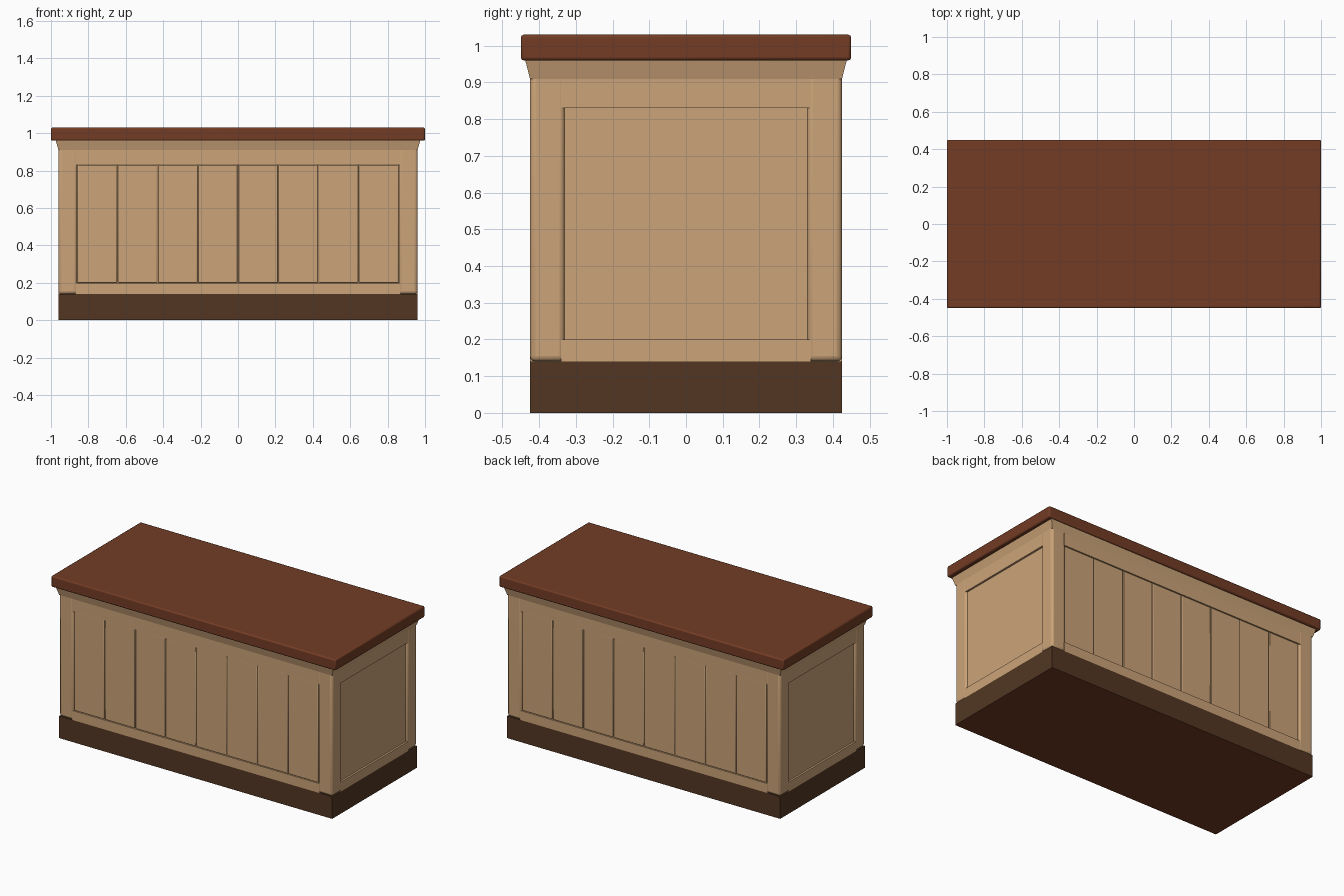
import bpy
import bmesh
from mathutils import Vector

cube = bpy.data.objects.get("Cube")
if cube:
    bpy.data.objects.remove(cube, do_unlink=True)


def material(name, colour):
    m = bpy.data.materials.new(name)
    m.use_nodes = True
    m.diffuse_color = (*colour, 1)
    bsdf = m.node_tree.nodes["Principled BSDF"]
    bsdf.inputs["Base Color"].default_value = (*colour, 1)
    bsdf.inputs["Roughness"].default_value = 0.8
    return m


tan = material("tan wood", (0.60, 0.37, 0.19))
red_brown = material("red brown wood", (0.17, 0.045, 0.018))
dark_brown = material("dark brown wood", (0.085, 0.037, 0.016))


def box(name, low, high, mats, bevel=0.0, segments=2):
    low, high = Vector(low), Vector(high)
    bm = bmesh.new()
    bmesh.ops.create_cube(bm, size=1)
    for v in bm.verts:
        v.co = (low + high) / 2 + v.co * (high - low)
    mesh = bpy.data.meshes.new(name)
    bm.to_mesh(mesh)
    bm.free()
    obj = bpy.data.objects.new(name, mesh)
    bpy.context.collection.objects.link(obj)
    for m in mats:
        mesh.materials.append(m)
    if bevel:
        mod = obj.modifiers.new("rounded edges", "BEVEL")
        mod.width, mod.segments = bevel, segments
    return obj


def smooth(obj):
    bpy.ops.object.select_all(action="DESELECT")
    obj.select_set(True)
    bpy.context.view_layer.objects.active = obj
    bpy.ops.object.shade_smooth_by_angle()


HX, HY = 0.96, 0.425          # half size of the cabinet
LOW, HIGH = 0.20, 0.83        # panel height range
DEEP = 0.012                  # panel recess

# Plinth, with a red brown underside
plinth = box("plinth", (-HX, -HY, 0), (HX, HY, 0.14), [dark_brown, red_brown])
for face in plinth.data.polygons:
    face.material_index = int(face.normal.z < -0.5)

# Cabinet core forms the back of every recess
box("cabinet_core", (-HX + DEEP, -HY + DEEP, 0.14),
    (HX - DEEP, HY - DEEP, 0.96), [tan])

# Corner posts
for sx, side in ((-1, "right"), (1, "left")):
    for sy, end in ((-1, "front"), (1, "back")):
        xs = sorted((sx * 0.86, sx * HX))
        ys = sorted((sy * 0.33, sy * HY))
        post = box(f"{end}_{side}_post", (xs[0], ys[0], 0.14),
                   (xs[1], ys[1], 0.96), [tan], 0.015, 3)
        smooth(post)

# Rails above and below the panels
for name, z0, z1 in (("lower", 0.14, LOW), ("upper", HIGH, 0.96)):
    box(f"{name}_long_rails", (-0.87, -HY, z0), (0.87, HY, z1), [tan])
    box(f"{name}_end_rails", (-HX, -0.34, z0), (HX, 0.34, z1), [tan])

# Upright boards on the front and back, with narrow gaps
BOARDS = 8
width = 1.72 / BOARDS
for sy, end in ((-1, "front"), (1, "back")):
    for i in range(BOARDS):
        x = -0.86 + i * width
        ys = sorted((sy * (HY - DEEP - 0.01), sy * (HY - 0.006)))
        smooth(box(f"{end}_board_{i + 1}", (x + 0.002, ys[0], LOW),
                   (x + width - 0.002, ys[1], HIGH), [tan], 0.004))

# Small flared moulding under the worktop
moulding = box("moulding", (-HX, -HY, 0.91), (HX, HY, 0.96), [tan])
for v in moulding.data.vertices:
    if v.co.z > 0.95:
        v.co.x *= 1.015
        v.co.y *= 1.03

# Worktop
smooth(box("worktop", (-1, -0.45, 0.96), (1, 0.45, 1.03), [red_brown], 0.008))
